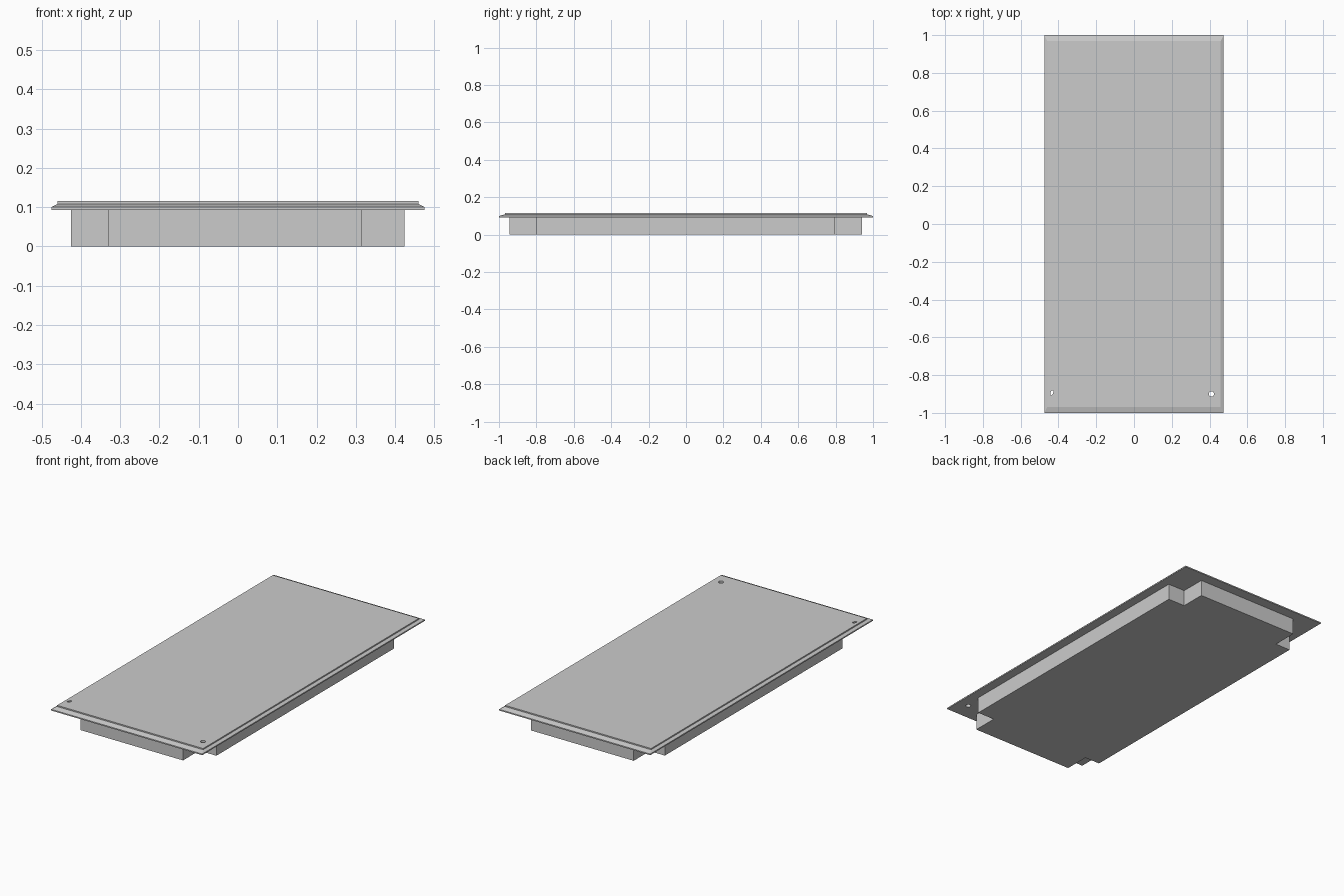
import bpy, bmesh
from math import radians

if "Cube" in bpy.data.objects:
    bpy.data.objects.remove(bpy.data.objects["Cube"])


def finish(name, bm):
    bmesh.ops.recalc_face_normals(bm, faces=bm.faces[:])
    me = bpy.data.meshes.new(name)
    bm.to_mesh(me)
    bm.free()
    ob = bpy.data.objects.new(name, me)
    bpy.context.collection.objects.link(ob)
    return ob


def loft(name, loops):
    """Skin a stack of equal-count closed loops and cap both ends."""
    bm = bmesh.new()
    rings = [[bm.verts.new(p) for p in loop] for loop in loops]
    for a, b in zip(rings, rings[1:]):
        for i in range(len(a)):
            j = (i + 1) % len(a)
            bm.faces.new((a[i], a[j], b[j], b[i]))
    bm.faces.new(rings[0])
    bm.faces.new(rings[-1])
    return finish(name, bm)


def rect(x, y, z):
    return [(-x, -y, z), (x, -y, z), (x, y, z), (-x, y, z)]


# Cover plate: thin lip, sloped border, small raised step
plate = loft("cover_plate", [
    rect(0.475, 1.0, 0.093), rect(0.475, 1.0, 0.100),
    rect(0.459, 0.969, 0.108), rect(0.459, 0.969, 0.115)])

# Lower body: block with a rectangular notch at each corner
X0, X1, XL, XR = -0.425, 0.424, -0.33, 0.316
Y0, Y1, YF, YB = -0.945, 0.941, -0.80, 0.797
outline = [(XL, Y0), (XR, Y0), (XR, YF), (X1, YF), (X1, YB), (XR, YB),
           (XR, Y1), (XL, Y1), (XL, YB), (X0, YB), (X0, YF), (XL, YF)]
loft("lower_body", [[(x, y, z) for x, y in outline] for z in (0, 0.093)])

# Screw hole and narrow slot through the front corners of the plate
for name, x, y, sx, sy, turn in (("hole_cutter", 0.41, -0.90, 0.014, 0.014, 0),
                                 ("slot_cutter", -0.435, -0.894, 0.007, 0.014, -20)):
    bpy.ops.mesh.primitive_cylinder_add(vertices=20, radius=1, depth=0.1,
                                        location=(x, y, 0.105),
                                        rotation=(0, 0, radians(turn)))
    cutter = bpy.context.object
    cutter.name = name
    cutter.scale = (sx, sy, 1)
    cutter.hide_render = True
    cutter.display_type = 'WIRE'
    mod = plate.modifiers.new(name, 'BOOLEAN')
    mod.operation = 'DIFFERENCE'
    mod.solver = 'EXACT'
    mod.object = cutter
